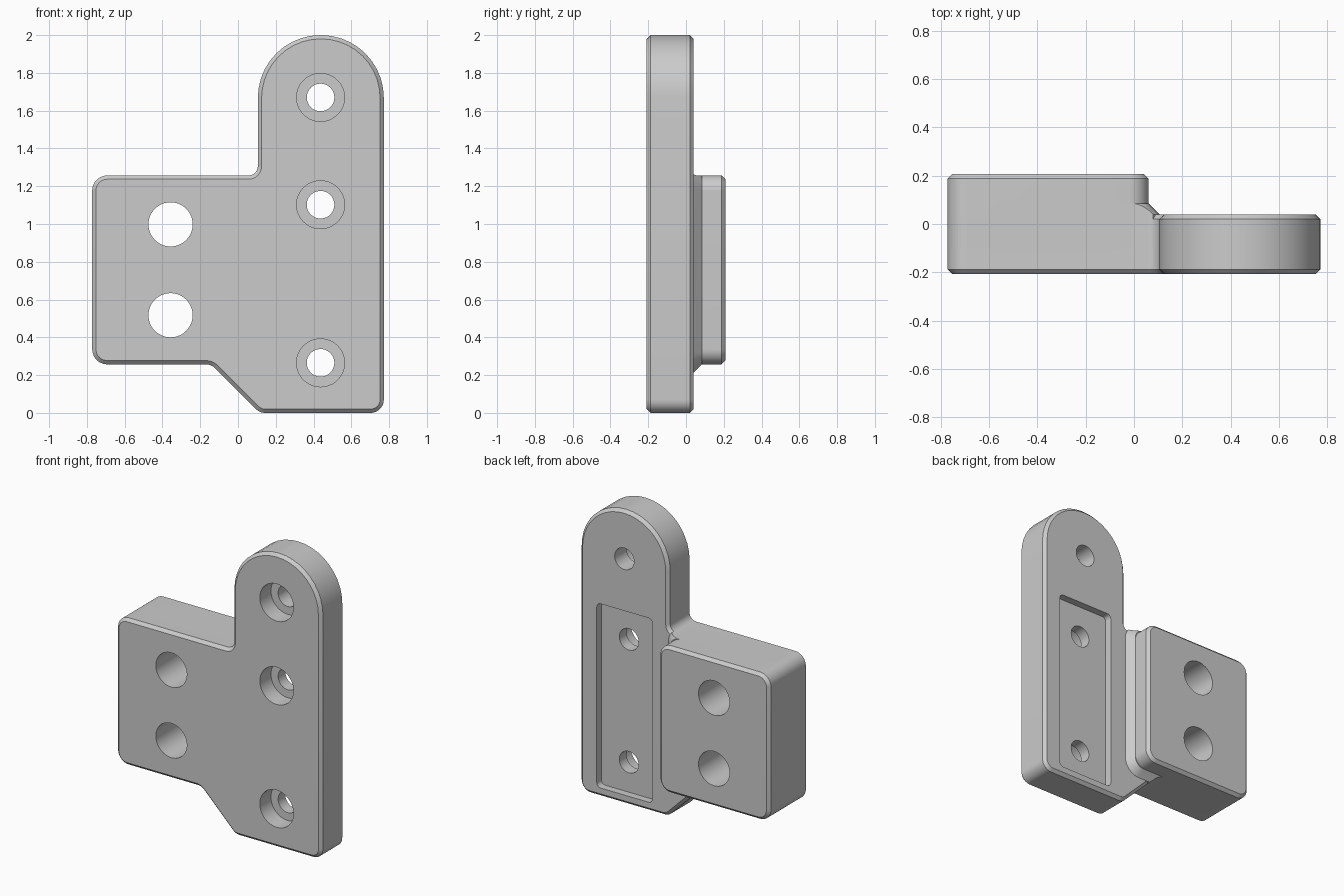
import bpy, bmesh, math
from mathutils import Vector

cube = bpy.data.objects.get("Cube")
if cube:
    bpy.data.objects.remove(cube, do_unlink=True)

FRONT, BACK, STEP = -0.208, 0.208, 0.04
LEFT, RIGHT, LOW, HIGH = -0.772, 0.772, 0.257, 1.257

grey = bpy.data.materials.new("satin grey")
grey.use_nodes = True
colour = (0.6, 0.6, 0.6, 1)
grey.diffuse_color = colour
grey.node_tree.nodes["Principled BSDF"].inputs["Base Color"].default_value = colour


def rounded(corners, steps=10):
    """Fillet each (x, z, radius) corner of a polygon."""
    points = []
    for i, (x, z, r) in enumerate(corners):
        p = Vector((x, z))
        a = (Vector(corners[i - 1][:2]) - p).normalized()
        b = (Vector(corners[(i + 1) % len(corners)][:2]) - p).normalized()
        half = a.angle(b) / 2
        centre = p + (a + b).normalized() * r / math.sin(half)
        start = p + a * r / math.tan(half) - centre
        end = p + b * r / math.tan(half) - centre
        sweep = math.pi - 2 * half
        for k in range(steps + 1):
            t = k / steps
            points.append(centre + (start * math.sin((1 - t) * sweep)
                                    + end * math.sin(t * sweep)) / math.sin(sweep))
    return points


def rectangle(x0, x1, z0, z1, r):
    return rounded([(x0, z0, r), (x1, z0, r), (x1, z1, r), (x0, z1, r)])


def circle(x, z, r, n=48):
    return [Vector((x + r * math.cos(math.tau * i / n), z + r * math.sin(math.tau * i / n)))
            for i in range(n)]


def prism(name, outline, y0, y1, chamfer=0.0, ends=()):
    """Extrude an outline along y, chamfering the rims at the listed ends."""
    bm = bmesh.new()
    face = bm.faces.new([bm.verts.new((p.x, y0, p.y)) for p in outline])
    out = bmesh.ops.extrude_face_region(bm, geom=[face])
    moved = [v for v in out["geom"] if isinstance(v, bmesh.types.BMVert)]
    bmesh.ops.translate(bm, verts=moved, vec=(0, y1 - y0, 0))
    bmesh.ops.recalc_face_normals(bm, faces=bm.faces)
    rims = [e for e in bm.edges
            if any(all(abs(v.co.y - y) < 1e-5 for v in e.verts) for y in ends)]
    if rims:
        bmesh.ops.bevel(bm, geom=rims, offset=chamfer, offset_type='OFFSET',
                        segments=1, affect='EDGES', profile=0.5)
    mesh = bpy.data.meshes.new(name)
    bm.to_mesh(mesh)
    bm.free()
    mesh.materials.append(grey)
    ob = bpy.data.objects.new(name, mesh)
    bpy.context.collection.objects.link(ob)
    return ob


def combine(target, tool, operation):
    mod = target.modifiers.new(operation.lower(), 'BOOLEAN')
    mod.operation, mod.object, mod.solver = operation, tool, 'EXACT'
    bpy.context.view_layer.objects.active = target
    bpy.ops.object.modifier_apply(modifier=mod.name)
    bpy.data.objects.remove(tool, do_unlink=True)


# Flat plate with the arched arm
profile = rounded([
    (0.115, 0, 0.07), (RIGHT, 0, 0.07), (RIGHT, 2, 0.332), (0.105, 2, 0.332),
    (0.105, HIGH, 0.05), (LEFT, HIGH, 0.08), (LEFT, LOW, 0.08), (-0.142, LOW, 0.07)])
bracket = prism("bracket", profile, FRONT, STEP, 0.02, (FRONT, STEP))

# Sloped web around the foot of the block, kept inside the profile
web = prism("web", rectangle(-0.6, 0.105, LOW - 0.045, HIGH + 0.045, 0.11),
            -0.1, STEP + 0.045, 0.045, (STEP + 0.045,))
combine(web, prism("web_limit", profile, -0.3, 0.3), 'INTERSECT')
combine(bracket, web, 'UNION')

# Thick mounting block
block = prism("block", rectangle(LEFT, 0.06, LOW, HIGH, 0.08), -0.1, BACK, 0.02, (BACK,))
combine(bracket, block, 'UNION')

# Shallow pocket in the back of the arm
combine(bracket, prism("pocket", rectangle(0.225, 0.645, 0.06, 1.315, 0.03),
                       STEP - 0.05, 0.3), 'DIFFERENCE')

# Large holes through the block
for z in (0.517, 0.998):
    combine(bracket, prism("block_hole", circle(-0.357, z, 0.117), -0.4, 0.4), 'DIFFERENCE')

# Counterbored screw holes through the arm
for z in (0.265, 1.102, 1.67):
    combine(bracket, prism("screw_hole", circle(0.437, z, 0.073), -0.4, 0.4), 'DIFFERENCE')
    combine(bracket, prism("counterbore", circle(0.437, z, 0.127), -0.4, FRONT + 0.12),
            'DIFFERENCE')

bpy.ops.object.select_all(action='DESELECT')
bracket.select_set(True)
bpy.context.view_layer.objects.active = bracket
bpy.ops.object.shade_smooth_by_angle(angle=math.radians(30))
